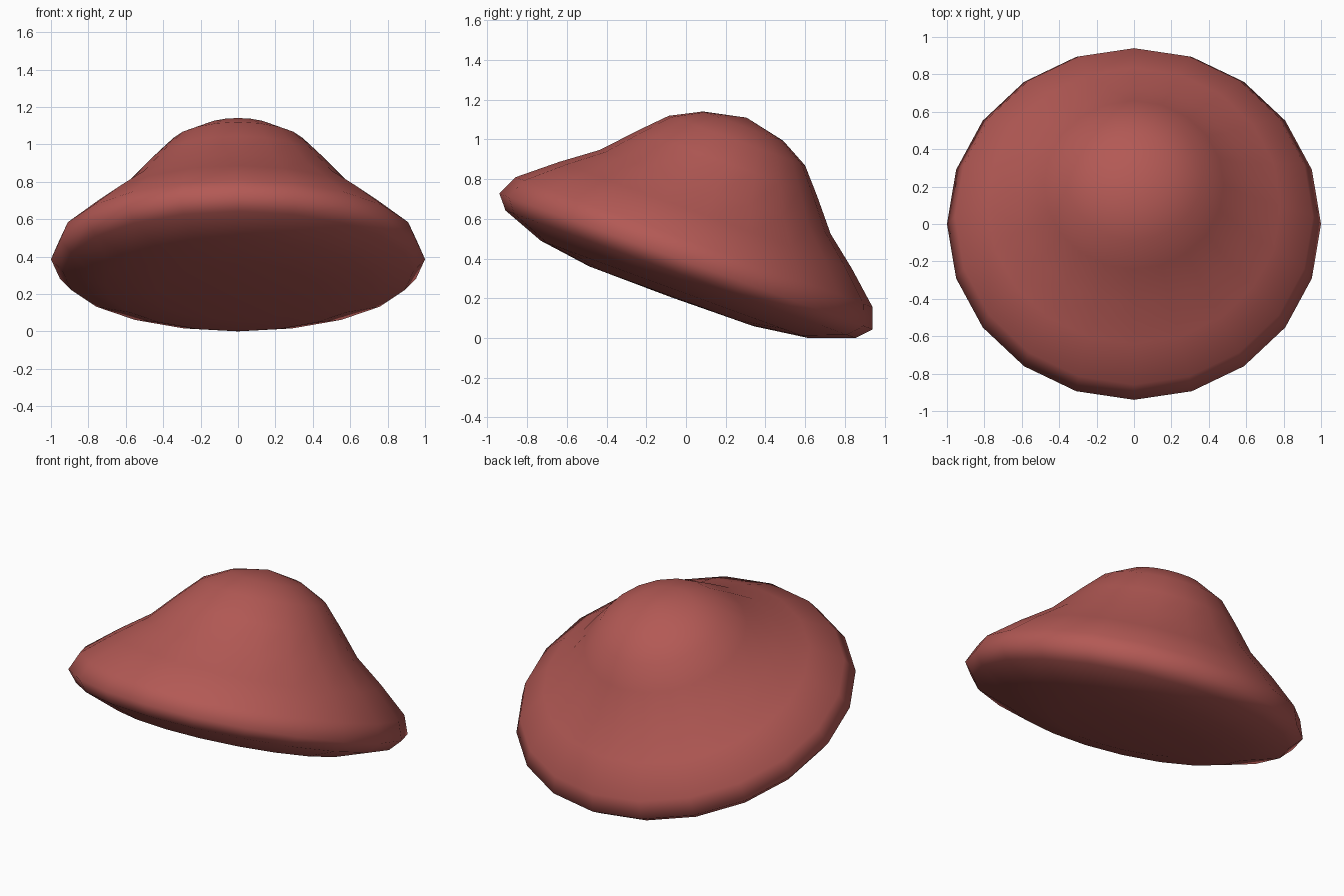
import bpy, bmesh, math
from mathutils import Vector, Matrix

if "Cube" in bpy.data.objects:
    bpy.data.objects.remove(bpy.data.objects["Cube"])

SEGMENTS = 20
TILT = math.radians(-20)
LEAN = 0.05  # crown leans slightly towards the low side of the brim

# Half profile (radius, height) measured from the widest ring, underside to crown
profile = [(0.44, -0.19), (0.715, -0.152), (0.938, -0.07), (1.0, 0.0),
           (0.957, 0.105), (0.785, 0.252), (0.618, 0.38), (0.48, 0.537),
           (0.365, 0.66), (0.215, 0.739)]
bottom, apex = -0.195, 0.785

bm = bmesh.new()


def point(r, h, i=0):
    a = 2 * math.pi * i / SEGMENTS
    return bm.verts.new((r * math.cos(a), r * math.sin(a) + LEAN * h, h))


# Rings joined by quads, closed by fans
rings = [[point(r, h, i) for i in range(SEGMENTS)] for r, h in profile]
low, top = point(0, bottom), point(0, apex)
for i in range(SEGMENTS):
    j = (i + 1) % SEGMENTS
    for a, b in zip(rings, rings[1:]):
        bm.faces.new((a[i], a[j], b[j], b[i]))
    bm.faces.new((low, rings[0][j], rings[0][i]))
    bm.faces.new((top, rings[-1][i], rings[-1][j]))

# Tilt the cap, then rest it on the floor, centred
bm.transform(Matrix.Rotation(TILT, 4, 'X'))
ys = [v.co.y for v in bm.verts]
zs = [v.co.z for v in bm.verts]
bm.transform(Matrix.Translation(Vector((0, -(min(ys) + max(ys)) / 2, -min(zs)))))
bmesh.ops.recalc_face_normals(bm, faces=bm.faces)
for f in bm.faces:
    f.smooth = True

mesh = bpy.data.meshes.new("mushroom_cap")
bm.to_mesh(mesh)
bm.free()
cap = bpy.data.objects.new("mushroom_cap", mesh)
bpy.context.collection.objects.link(cap)

# Dusty red material
red = bpy.data.materials.new("cap_red")
red.diffuse_color = (0.45, 0.10, 0.09, 1)
red.use_nodes = True
red.node_tree.nodes["Principled BSDF"].inputs["Base Color"].default_value = red.diffuse_color
mesh.materials.append(red)
